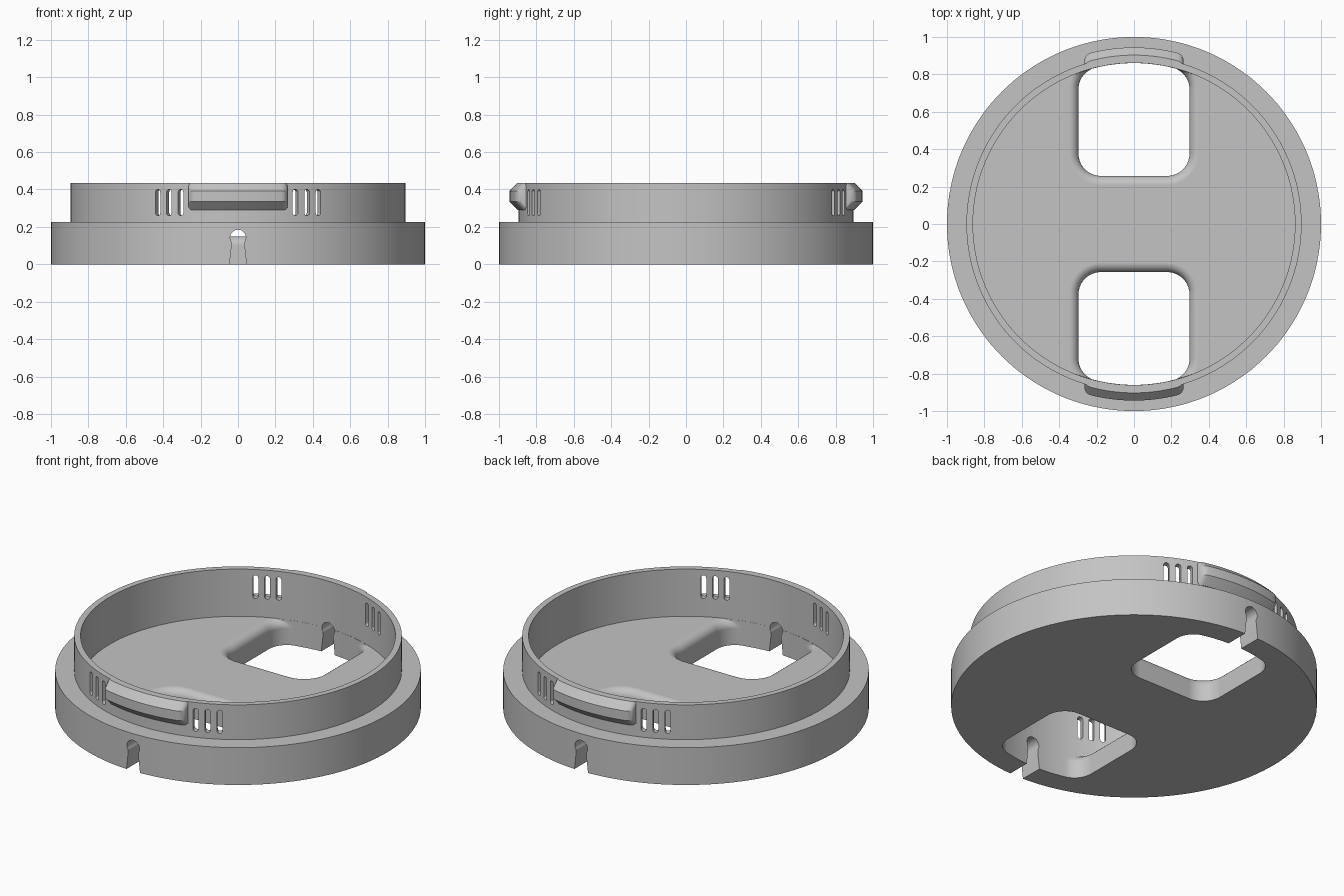
import bpy, bmesh
from math import sin, cos, pi, sqrt, radians, hypot
from mathutils import Matrix

if "Cube" in bpy.data.objects:
    bpy.data.objects.remove(bpy.data.objects["Cube"])

# One grey plastic for everything
grey = bpy.data.materials.new("grey_plastic")
grey.use_nodes = True
colour = (0.55, 0.55, 0.55, 1)
grey.diffuse_color = colour
grey.node_tree.nodes["Principled BSDF"].inputs["Base Color"].default_value = colour

R_RIM, R_OUT, R_IN = 1.0, 0.896, 0.861
Z_FLOOR, Z_STEP, Z_TOP = 0.15, 0.225, 0.435


def loft(bm, loops, closed=False):
    """Skin matching loops; cap the ends, or close the chain into a ring."""
    rings = [[bm.verts.new(p) for p in loop] for loop in loops]
    pairs = list(zip(rings, rings[1:]))
    if closed:
        pairs.append((rings[-1], rings[0]))
    else:
        bm.faces.new(rings[0])
        bm.faces.new(rings[-1])
    n = len(rings[0])
    for a, b in pairs:
        for i in range(n):
            j = (i + 1) % n
            bm.faces.new((a[i], a[j], b[j], b[i]))


def make(name, bm):
    bmesh.ops.recalc_face_normals(bm, faces=bm.faces)
    mesh = bpy.data.meshes.new(name)
    bm.to_mesh(mesh)
    bm.free()
    mesh.materials.append(grey)
    ob = bpy.data.objects.new(name, mesh)
    bpy.context.collection.objects.link(ob)
    return ob


def activate(ob):
    bpy.ops.object.select_all(action='DESELECT')
    ob.select_set(True)
    bpy.context.view_layer.objects.active = ob


def cut(ob, bm):
    """Subtract the shape in bm from ob."""
    cutter = make("cutter", bm)
    cutter.hide_render = True
    mod = ob.modifiers.new("cut", 'BOOLEAN')
    mod.operation, mod.solver, mod.object = 'DIFFERENCE', 'EXACT', cutter
    activate(ob)
    bpy.ops.object.modifier_apply(modifier=mod.name)
    bpy.data.objects.remove(cutter)


def arc(cx, cy, r, a0, a1, n):
    return [(cx + r * cos(radians(a0 + (a1 - a0) * i / n)),
             cy + r * sin(radians(a0 + (a1 - a0) * i / n))) for i in range(n + 1)]


def radial_prism(bm, outline, y0, y1, angle):
    """Extrude an (x, z) outline outward along y, turned about the z axis."""
    turn = Matrix.Rotation(angle, 4, 'Z')
    start = len(bm.verts)
    loft(bm, [[(x, y, z) for x, z in outline] for y in (y0, y1)])
    bm.verts.ensure_lookup_table()
    bmesh.ops.transform(bm, matrix=turn, verts=bm.verts[start:])


# Stepped disc with a raised rim, open at the top
bm = bmesh.new()
circle = lambda r, z: [(r * cos(2 * pi * i / 144), r * sin(2 * pi * i / 144), z)
                       for i in range(144)]
loft(bm, [circle(R_RIM, 0), circle(R_RIM, Z_STEP), circle(R_OUT, Z_STEP),
          circle(R_OUT, Z_TOP), circle(R_IN, Z_TOP), circle(R_IN, Z_FLOOR)])
body = make("base_with_rim", bm)


# Two openings with a rounded upper edge, bounded by the rim's inner wall
def opening(d, z, side):
    r, half, near = 0.12, 0.297, 0.257
    cx = half - r
    cy = sqrt((R_IN - r) ** 2 - cx ** 2)
    pts = (arc(cx, near + r, r + d, -90, 0, 10) + arc(cx, cy, r + d, 0, 76, 10))
    top = arc(0, 0, R_IN, 76, 90, 8)[1:]
    right = pts + top
    full = right + [(-x, y) for x, y in reversed(right[:-1])]
    out = []
    for x, y in full:
        k = min(1, (R_IN - 0.001) / hypot(x, y))
        out.append((x * k, side * y * k, z))
    return out


fillet = 0.05
levels = [(0, -0.1)]
for i in range(8):
    a = pi / 2 * i / 7
    levels.append((fillet * (1 - cos(a)), Z_FLOOR - fillet * (1 - sin(a))))
levels += [(fillet + 0.003, Z_FLOOR + 0.001), (fillet + 0.003, Z_FLOOR + 0.04)]
for side in (1, -1):
    bm = bmesh.new()
    loft(bm, [opening(d, z, side) for d, z in levels])
    cut(body, bm)

# Keyhole notches through the wall, front and back
notch = ([(0.047, -0.05), (0.045, 0), (0.034, 0.1)] + arc(0, 0.143, 0.042, -35, 215, 20)
         + [(-0.034, 0.1), (-0.045, 0), (-0.047, -0.05)])
bm = bmesh.new()
for turn in (0, pi):
    radial_prism(bm, notch, 0.8, 1.1, turn)
cut(body, bm)

# Groups of three upright slots on both sides of each clip
w = 0.015
slot = arc(0, 0.4 - w, w, 0, 180, 8) + arc(0, 0.26 + w, w, 180, 360, 8)
bm = bmesh.new()
for base in (0, pi):
    for sign in (1, -1):
        for deg in (20, 24.3, 28.6):
            radial_prism(bm, slot, 0.8, 0.94, base + sign * radians(deg))
cut(body, bm)

# Smooth walls, crisp edges
activate(body)
bpy.ops.object.shade_smooth_by_angle(angle=radians(25))
body.modifiers.new("even_shading", 'WEIGHTED_NORMAL').keep_sharp = True

# Snap clips: bevelled ridge following the rim, with rounded ends
ridge = [(0.885, Z_TOP), (0.903, Z_TOP), (0.944, 0.392), (0.944, 0.335),
         (0.9, 0.29), (0.885, 0.29)]
half, rnd = 0.265, 0.03
ends = [half - rnd * (1 - sin(pi / 2 * i / 6)) for i in range(7)]
xs = [-x for x in reversed(ends)] + [(half - rnd) * (i / 8 - 1) for i in range(1, 16)] + ends
for name, side in (("back_clip", 1), ("front_clip", -1)):
    bm = bmesh.new()
    sections = []
    for x in xs:
        over = max(0, abs(x) - (half - rnd))
        shrink = rnd - sqrt(max(0, rnd ** 2 - over ** 2))
        sections.append([(x, side * sqrt(max(r - shrink, 0.885) ** 2 - x * x), z)
                         for r, z in ridge])
    loft(bm, sections)
    bmesh.ops.remove_doubles(bm, verts=bm.verts, dist=0.00001)
    clip = make(name, bm)
    activate(clip)
    bpy.ops.object.shade_smooth_by_angle(angle=radians(25))
